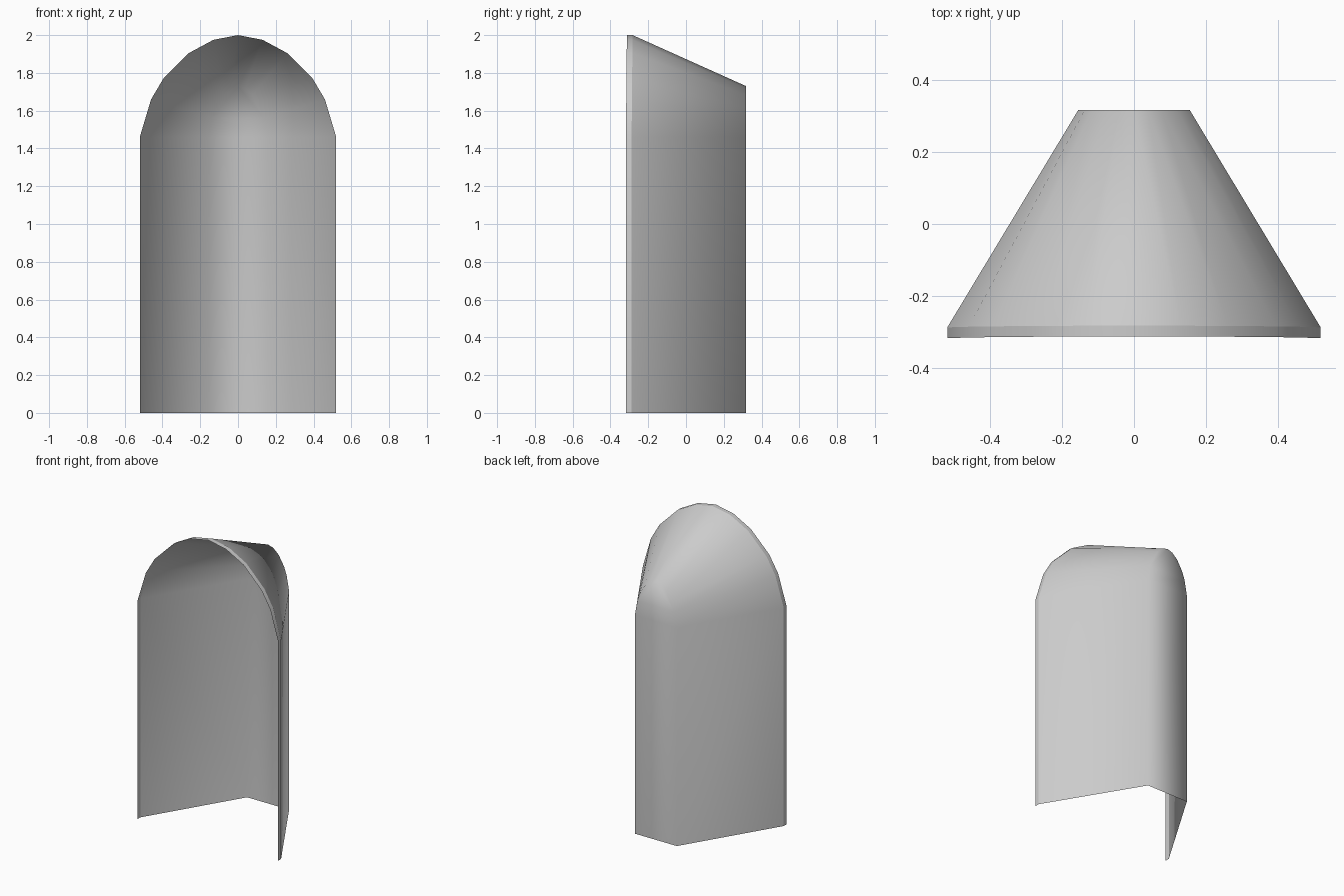
import bpy, bmesh

if "Cube" in bpy.data.objects:
    bpy.data.objects.remove(bpy.data.objects["Cube"])

SPRING = 1.46
# Right half of the front arch: x, rise above the spring line
HALF = [(0.52, 0.0), (0.46, 0.20), (0.395, 0.31), (0.26, 0.445), (0.13, 0.515)]
ARCH = HALF + [(0.0, 0.54)] + [(-x, h) for x, h in reversed(HALF)]


def ring(y, sx=1.0, sz=1.0, bow=0.0):
    """Arched outline from the right foot, over the top, to the left foot."""
    pts = [(x * sx, y + bow * (h / 0.54), SPRING + h * sz) for x, h in ARCH]
    right, left = ARCH[0][0] * sx, ARCH[-1][0] * sx
    return [(right, y, 0)] + pts + [(left, y, 0)]


def loft(name, front, back, close_back=False):
    """Open sheet between two outlines, optionally closed by a back wall."""
    bm = bmesh.new()
    a = [bm.verts.new(p) for p in front]
    b = [bm.verts.new(p) for p in back]
    for i in range(len(a) - 1):
        bm.faces.new((a[i], b[i], b[i + 1], a[i + 1]))
    if close_back:
        bm.faces.new((b[0], b[-1], b[-2], b[1]))
        bm.faces.new(list(reversed(b[1:-1])))
    bm.normal_update()
    for f in bm.faces:
        c = f.calc_center_median()
        outward = c.copy()
        outward.z -= 1.0
        if f.normal.dot(outward) < 0:
            f.normal_flip()
        f.smooth = True
    mesh = bpy.data.meshes.new(name)
    bm.to_mesh(mesh)
    bm.free()
    obj = bpy.data.objects.new(name, mesh)
    bpy.context.collection.objects.link(obj)
    return obj


mouth = ring(-0.288, bow=0.005)

# Tapering niche with its narrow back wall
loft("niche_shell", mouth, ring(0.318, 0.298, 0.5), close_back=True)

# Straight lip around the open front
loft("front_rim", ring(-0.318, bow=0.005), mouth)
